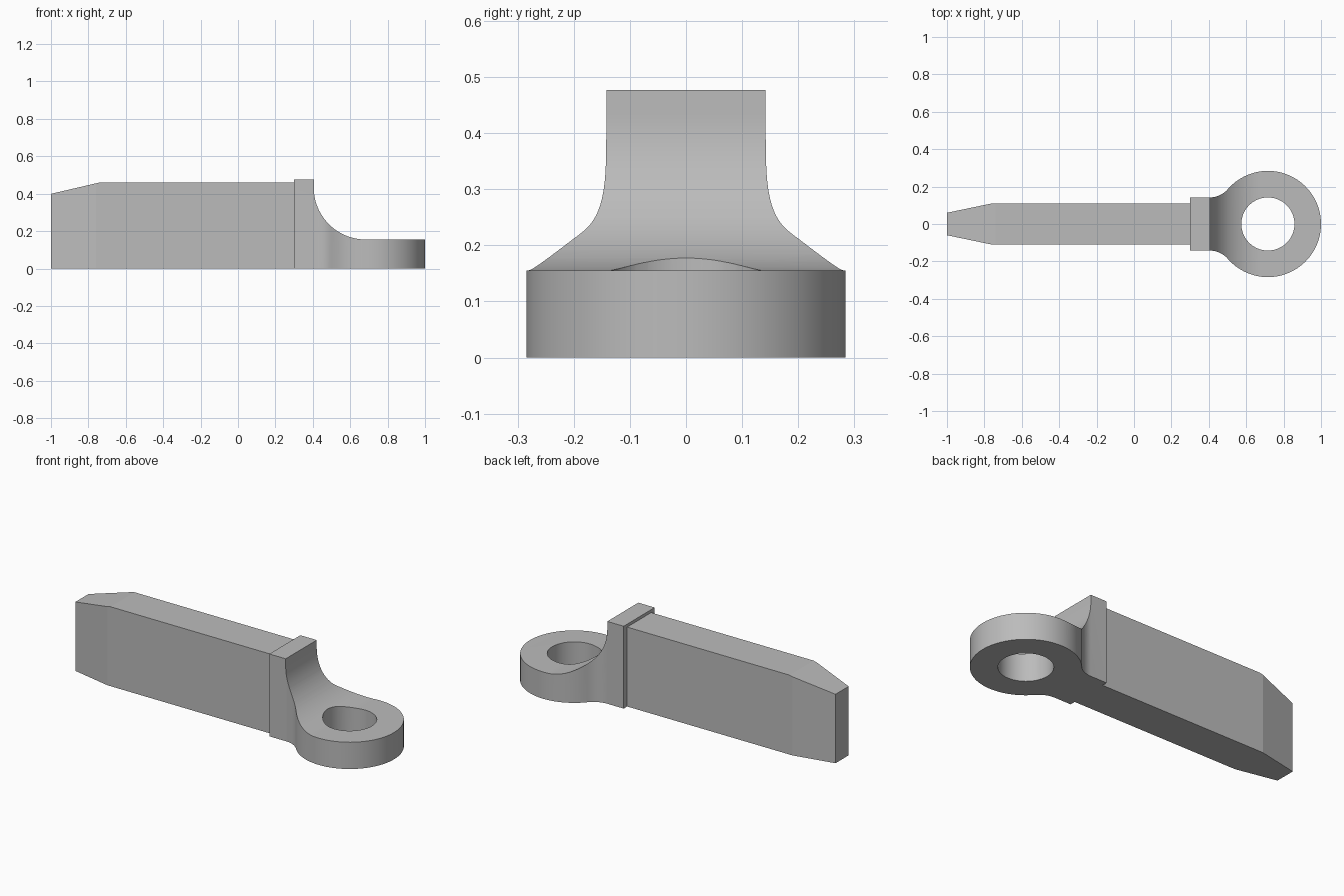
import bpy
import bmesh
from math import sin, cos, pi, atan2, radians, hypot
from mathutils import Vector

cube = bpy.data.objects.get("Cube")
if cube:
    bpy.data.objects.remove(cube, do_unlink=True)

steel = bpy.data.materials.new("plain grey")
GREY = (0.5, 0.5, 0.5, 1)
steel.diffuse_color = GREY
steel.use_nodes = True
steel.node_tree.nodes["Principled BSDF"].inputs["Base Color"].default_value = GREY


def arc(cx, cy, r, start, end, n):
    """Points along a circular arc, both ends included."""
    return [(cx + r * cos(start + (end - start) * i / n),
             cy + r * sin(start + (end - start) * i / n)) for i in range(n + 1)]


def prism(name, points, offset, extrude):
    """Extrude a closed outline; offset maps a 2D point into 3D."""
    bm = bmesh.new()
    face = bm.faces.new([bm.verts.new(offset(p)) for p in points])
    moved = bmesh.ops.extrude_face_region(bm, geom=[face])["geom"]
    verts = [v for v in moved if isinstance(v, bmesh.types.BMVert)]
    bmesh.ops.translate(bm, verts=verts, vec=Vector(extrude))
    bmesh.ops.recalc_face_normals(bm, faces=bm.faces)
    mesh = bpy.data.meshes.new(name)
    bm.to_mesh(mesh)
    bm.free()
    mesh.materials.append(steel)
    obj = bpy.data.objects.new(name, mesh)
    bpy.context.collection.objects.link(obj)
    return obj


def cut(obj, cutter, operation):
    """Apply a boolean and discard the cutter."""
    mod = obj.modifiers.new(operation, 'BOOLEAN')
    mod.operation = operation
    mod.solver = 'EXACT'
    mod.object = cutter
    cutter.hide_render = True
    bpy.context.view_layer.update()
    graph = bpy.context.evaluated_depsgraph_get()
    result = bpy.data.meshes.new_from_object(obj.evaluated_get(graph))
    obj.modifiers.clear()
    obj.data = result
    bpy.data.objects.remove(cutter, do_unlink=True)


def side_point(p):
    return (p[0], -0.5, p[1])


# Blade: tapered plan, trimmed by a side profile with a sloping tip
plan = [(-1, -0.06), (-0.76, -0.11), (0.3, -0.11),
        (0.3, 0.11), (-0.76, 0.11), (-1, 0.06)]
blade = prism("blade", plan, lambda p: (p[0], p[1], 0), (0, 0, 0.46))
slope = [(-1.1, 0.376), (-0.74, 0.46), (-0.74, 0.6), (-1.1, 0.6)]
cut(blade, prism("tip_cutter", slope, side_point, (0, 1, 0)), 'DIFFERENCE')

# Head plan: square collar blending through concave fillets into a round eye
COLLAR_X, COLLAR_Y, TOP = 0.405, 0.142, 0.477
EYE_X, EYE_R, EYE_TOP = 0.716, 0.284, 0.155
dx = EYE_X - COLLAR_X
fillet = (dx ** 2 + COLLAR_Y ** 2 - EYE_R ** 2) / (2 * (EYE_R - COLLAR_Y))
fy = COLLAR_Y + fillet
angle = atan2(fy, -dx)
neck = arc(COLLAR_X, fy, fillet, -pi / 2, angle - pi, 12)
eye = arc(EYE_X, 0, EYE_R, angle, -angle, 72)
outline = ([(0.3, -COLLAR_Y), (0.3, COLLAR_Y)] + neck + eye[1:-1]
           + [(x, -y) for x, y in reversed(neck)])
head = prism("eye_head", outline, lambda p: (p[0], p[1], 0), (0, 0, TOP))

# Large concave sweep from the collar down to the flat eye
r = 0.278
sweep = arc(COLLAR_X + r, EYE_TOP + r, r, pi, 1.5 * pi, 28)
waste = [(COLLAR_X, 0.6)] + sweep + [(1.2, EYE_TOP), (1.2, 0.6)]
cut(head, prism("sweep_cutter", waste, side_point, (0, 1, 0)), 'DIFFERENCE')

# Round hole through the eye
circle = arc(EYE_X, 0, 0.142, 0, 2 * pi, 64)[:-1]
cut(head, prism("hole_cutter", circle, lambda p: (p[0], p[1], -0.1), (0, 0, 0.8)),
    'DIFFERENCE')

# Smooth curved walls while keeping crisp edges
bpy.ops.object.select_all(action='DESELECT')
head.select_set(True)
bpy.context.view_layer.objects.active = head
bpy.ops.object.shade_smooth_by_angle(angle=radians(20))
